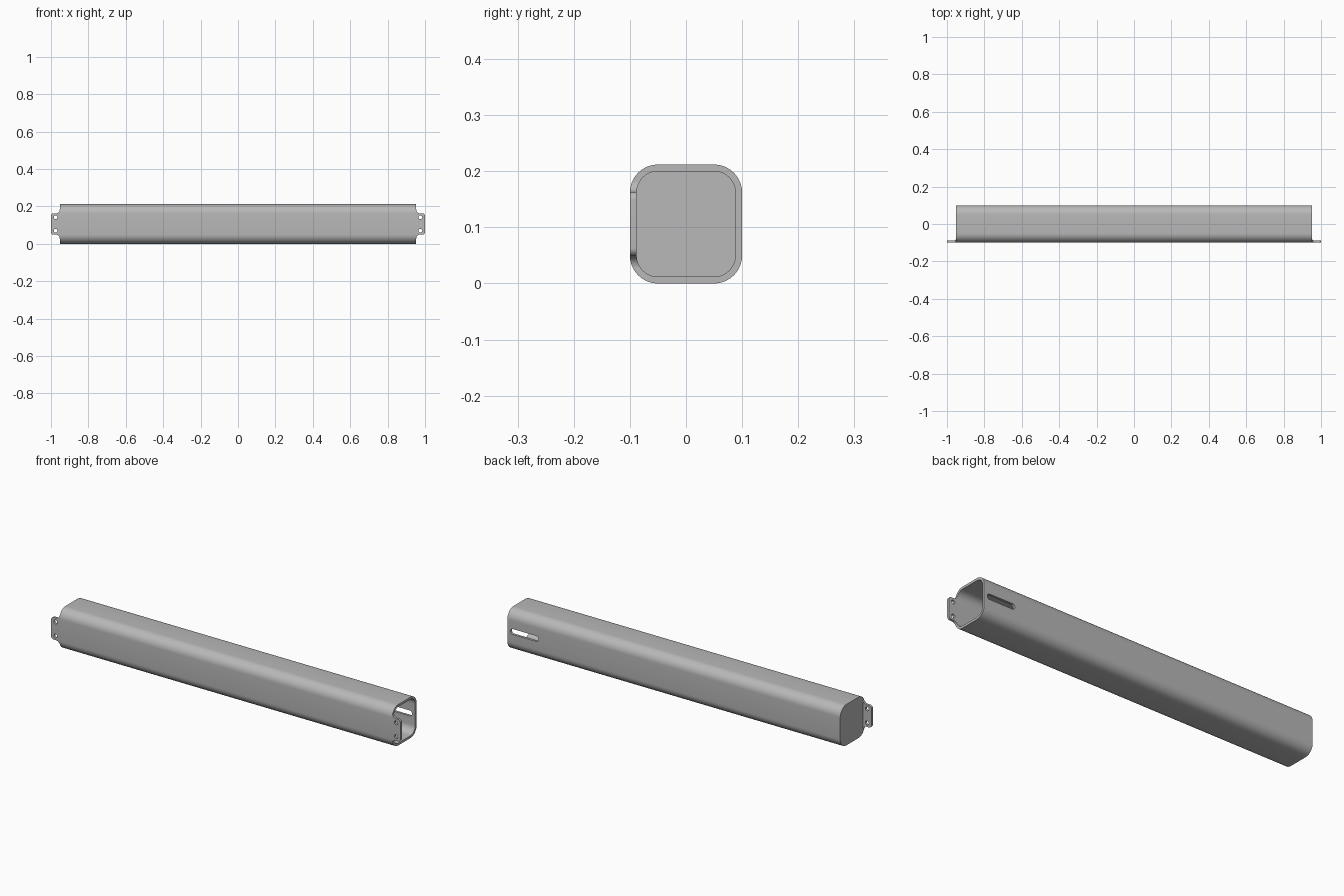
import bpy
import bmesh
from math import cos, sin, pi, radians
from mathutils import Vector

if "Cube" in bpy.data.objects:
    bpy.data.objects.remove(bpy.data.objects["Cube"])

HALF, HEIGHT, WALL, CORNER = 0.1, 0.212, 0.012, 0.05
MID = HEIGHT / 2
BODY_END, TAB_END = 0.953, 1.0

steel = bpy.data.materials.new("grey steel")
steel.use_nodes = True
grey = (0.48, 0.48, 0.48, 1)
steel.diffuse_color = grey
steel.node_tree.nodes["Principled BSDF"].inputs["Base Color"].default_value = grey


def arc(cx, cy, r, start, end, steps=10):
    angles = [radians(start + (end - start) * i / steps) for i in range(steps + 1)]
    return [(cx + r * cos(a), cy + r * sin(a)) for a in angles]


def rounded_rect(cx, cy, half_w, half_h, r):
    pts = []
    for sx, sy, start in ((1, 1, 0), (-1, 1, 90), (-1, -1, 180), (1, -1, 270)):
        pts += arc(cx + sx * (half_w - r), cy + sy * (half_h - r), r, start, start + 90)
    return pts


def prism(name, outline, axis, low, high):
    """Extrude an outline along x (outline in y, z) or along y (outline in x, z)."""
    bm = bmesh.new()
    place = (lambda a, b: (low, a, b)) if axis == "x" else (lambda a, b: (a, low, b))
    face = bm.faces.new([bm.verts.new(place(a, b)) for a, b in outline])
    bmesh.ops.remove_doubles(bm, verts=bm.verts[:], dist=1e-6)
    face = bm.faces[:][0]
    out = bmesh.ops.extrude_face_region(bm, geom=[face], use_keep_orig=True)
    moved = [g for g in out["geom"] if isinstance(g, bmesh.types.BMVert)]
    shift = Vector((high - low, 0, 0)) if axis == "x" else Vector((0, high - low, 0))
    bmesh.ops.translate(bm, verts=moved, vec=shift)
    bmesh.ops.recalc_face_normals(bm, faces=bm.faces[:])
    mesh = bpy.data.meshes.new(name)
    bm.to_mesh(mesh)
    bm.free()
    mesh.materials.append(steel)
    obj = bpy.data.objects.new(name, mesh)
    bpy.context.collection.objects.link(obj)
    return obj


def combine(obj, tool, operation):
    """Apply a boolean and discard its tool."""
    tool.hide_render = True
    mod = obj.modifiers.new("cut", "BOOLEAN")
    mod.operation, mod.object, mod.solver = operation, tool, "EXACT"
    bpy.context.view_layer.objects.active = obj
    bpy.ops.object.modifier_apply(modifier=mod.name)
    bpy.data.objects.remove(tool)


def finish(obj):
    bpy.ops.object.select_all(action="DESELECT")
    obj.select_set(True)
    bpy.context.view_layer.objects.active = obj
    bpy.ops.object.shade_smooth_by_angle(angle=radians(30))


outer = rounded_rect(0, MID, HALF, MID, CORNER)
inner = rounded_rect(0, MID, HALF - WALL, MID - WALL, CORNER - WALL)

# Square tube, closed at one end and open at the other
tube = prism("tube", outer, "x", -BODY_END, BODY_END)
combine(tube, prism("cavity", inner, "x", WALL - BODY_END, 1.1), "DIFFERENCE")

# Long slot through the back wall beside the open end
slot = rounded_rect(0.855, MID, 0.08, 0.014, 0.0139)
combine(tube, prism("slot_cutter", slot, "y", 0.07, 0.12), "DIFFERENCE")
finish(tube)

# Mounting tabs continuing the front wall, with flared roots and two holes
flare, nose, tab_half = 0.02, 0.014, 0.057
upper = arc(TAB_END - nose, tab_half - nose, nose, 0, 90)
upper += arc(BODY_END + flare, tab_half + flare, flare, 270, 180)
profile = upper + [(x, -z) for x, z in reversed(upper)]
for name, side in (("left_tab", 1), ("right_tab", -1)):
    ends = sorted((side * 0.94, side * 1.05))
    hollow_ends = sorted((side * 0.9, side * 1.1))
    strip = prism(name, outer, "x", *ends)
    combine(strip, prism("hollow", inner, "x", *hollow_ends), "DIFFERENCE")
    outline = [(side * x, MID + z) for x, z in profile]
    combine(strip, prism("tab_shape", outline, "y", -0.15, -0.04), "INTERSECT")
    for dz in (-0.036, 0.036):
        hole = arc(side * 0.975, MID + dz, 0.01, 0, 345, 23)
        combine(strip, prism("hole_cutter", hole, "y", -0.15, -0.04), "DIFFERENCE")
    finish(strip)
